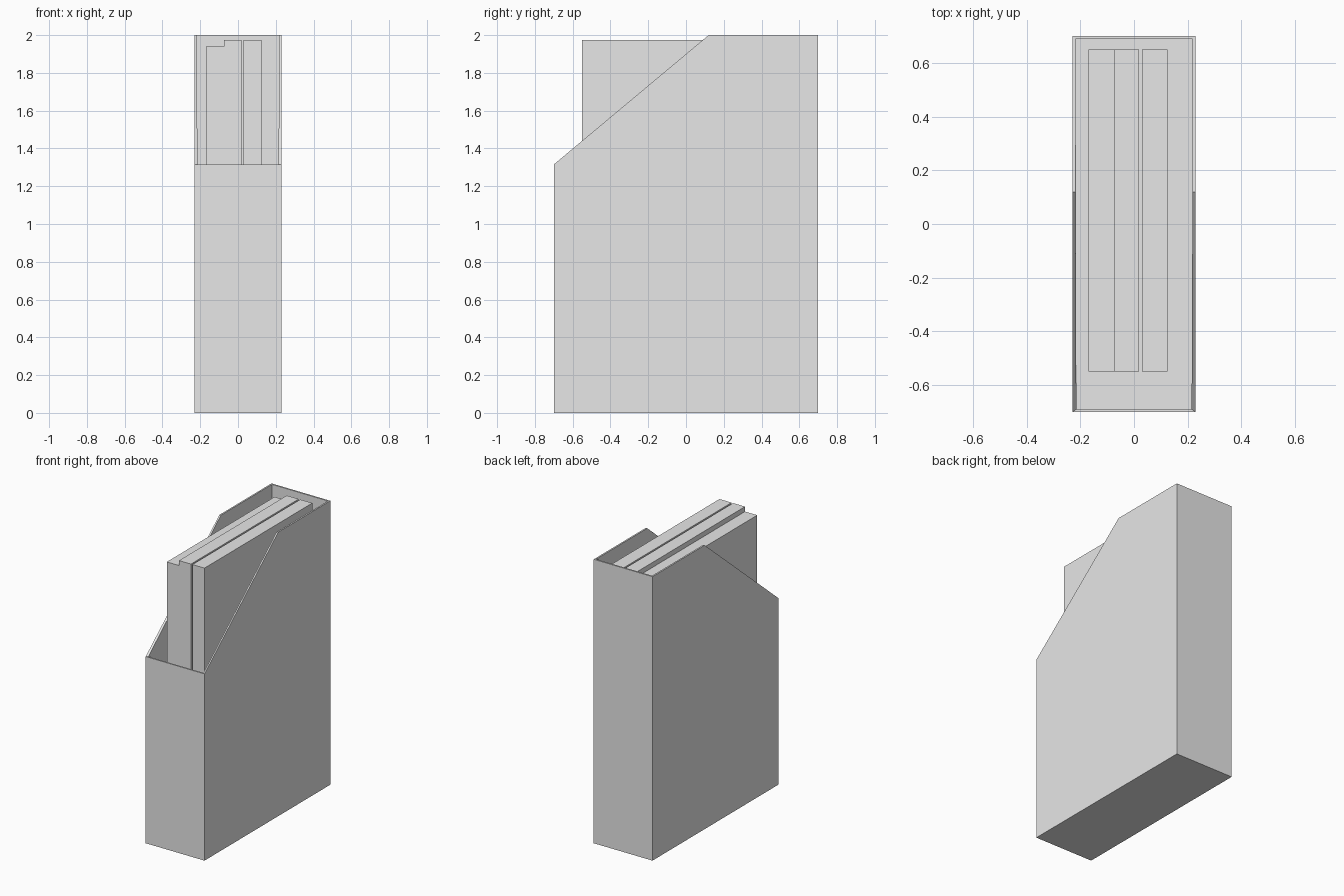
import bpy
import bmesh
from mathutils import Vector

old = bpy.data.objects.get("Cube")
if old:
    bpy.data.objects.remove(old, do_unlink=True)

# One plain grey for everything
grey = bpy.data.materials.new("plain_grey")
grey.use_nodes = True
grey.diffuse_color = (0.8, 0.8, 0.8, 1)
grey.node_tree.nodes["Principled BSDF"].inputs["Base Color"].default_value = (0.8, 0.8, 0.8, 1)

WALL = 0.011


def prism(name, profile, offset, open_edges=(), caps=True):
    """Sweep a closed 3D profile along offset, leaving out the listed edge faces."""
    bm = bmesh.new()
    near = [bm.verts.new(p) for p in profile]
    far = [bm.verts.new(Vector(p) + Vector(offset)) for p in profile]
    bm.faces.new(near)
    bm.faces.new(far[::-1])
    n = len(profile)
    for i in range(n):
        if i not in open_edges:
            j = (i + 1) % n
            bm.faces.new((near[j], near[i], far[i], far[j]))
    bmesh.ops.recalc_face_normals(bm, faces=bm.faces)
    # Keep open shells facing outward
    bm.normal_update()
    lowest = min(bm.faces, key=lambda f: f.calc_center_median().z)
    if lowest.normal.z > 0:
        bmesh.ops.reverse_faces(bm, faces=bm.faces)
    mesh = bpy.data.meshes.new(name)
    bm.to_mesh(mesh)
    bm.free()
    mesh.materials.append(grey)
    obj = bpy.data.objects.new(name, mesh)
    bpy.context.collection.objects.link(obj)
    return obj


# File holder: sloped side profile, open along the slope and the top
side = [(-0.7, 0), (0.7, 0), (0.7, 2), (0.12, 2), (-0.7, 1.315)]
holder = prism("file_holder", [(-0.229, y, z) for y, z in side],
               (0.458, 0, 0), open_edges=(2, 3))
solid = holder.modifiers.new("wall_thickness", 'SOLIDIFY')
solid.thickness = WALL
solid.offset = -1
solid.use_even_offset = True

# Books: a stepped pair and a single one, standing on the holder floor
books = {
    "stepped_books": [(-0.17, WALL), (0.018, WALL), (0.018, 1.975),
                      (-0.075, 1.975), (-0.075, 1.94), (-0.17, 1.94)],
    "single_book": [(0.03, WALL), (0.124, WALL), (0.124, 1.975), (0.03, 1.975)],
}
for name, outline in books.items():
    prism(name, [(x, -0.55, z) for x, z in outline], (0, 1.2, 0))
